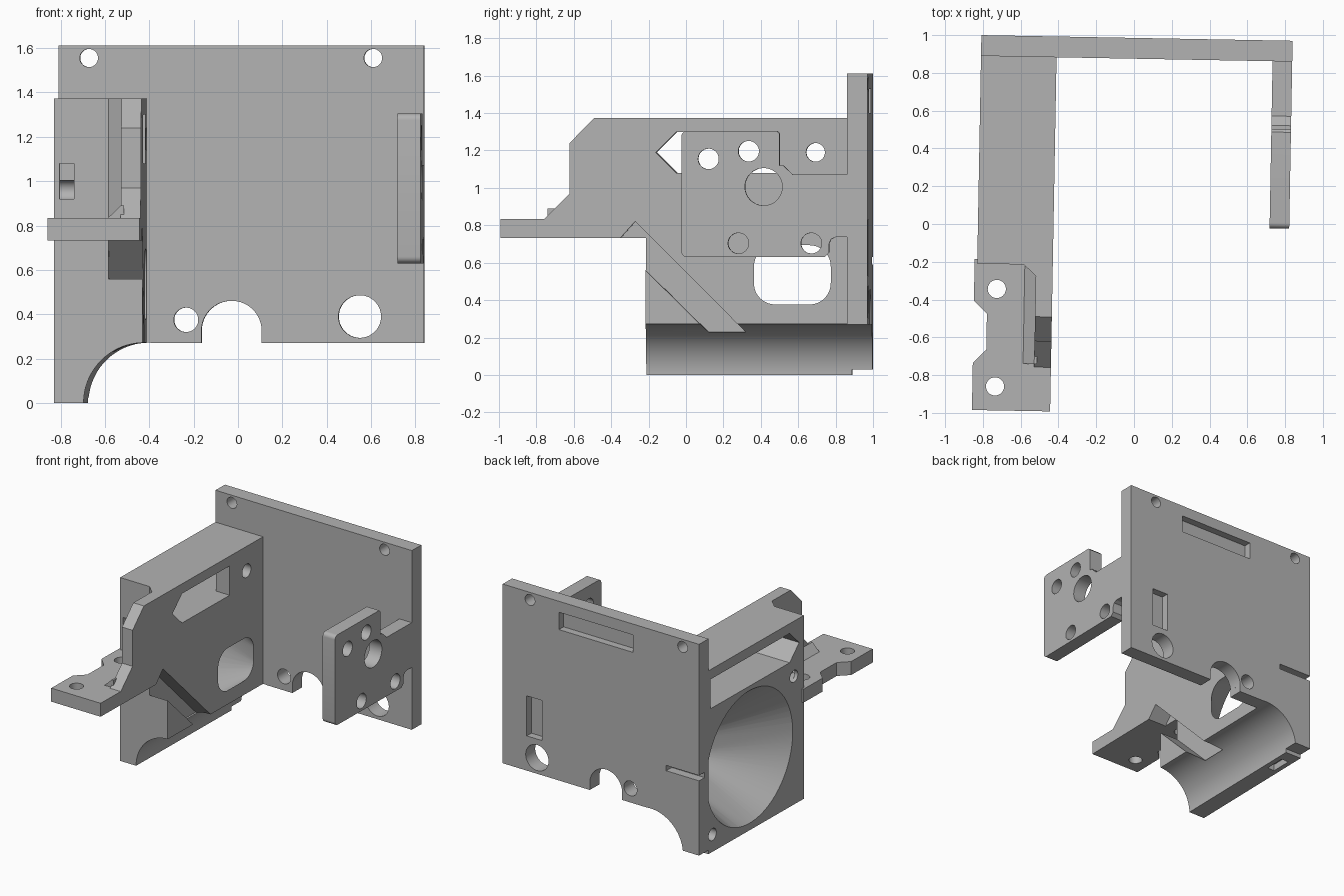
import bpy, bmesh
from math import sin, cos, pi, radians

if "Cube" in bpy.data.objects:
    bpy.data.objects.remove(bpy.data.objects["Cube"], do_unlink=True)

grey = bpy.data.materials.new("matte grey")
grey.use_nodes = True
grey.diffuse_color = (0.45, 0.45, 0.45, 1)
grey.node_tree.nodes["Principled BSDF"].inputs["Base Color"].default_value = (0.45, 0.45, 0.45, 1)

TILT = radians(-1.04)
IN, OUT = -0.426, -0.826          # inner and outer faces of the fan block


def place(axis, p, d):
    u, v = p
    return {"x": (d, u, v), "y": (u, d, v), "z": (u, v, d)}[axis]


def loft(name, axis, ring_a, a, ring_b, b):
    """Closed solid between two matching rings set across an axis."""
    bm = bmesh.new()
    va = [bm.verts.new(place(axis, p, a)) for p in ring_a]
    vb = [bm.verts.new(place(axis, p, b)) for p in ring_b]
    bm.faces.new(va)
    bm.faces.new(vb)
    for i in range(len(va)):
        j = (i + 1) % len(va)
        bm.faces.new((va[i], va[j], vb[j], vb[i]))
    bmesh.ops.recalc_face_normals(bm, faces=bm.faces)
    me = bpy.data.meshes.new(name)
    bm.to_mesh(me)
    bm.free()
    me.materials.append(grey)
    ob = bpy.data.objects.new(name, me)
    bpy.context.collection.objects.link(ob)
    return ob


def prism(name, axis, pts, a, b):
    return loft(name, axis, pts, a, pts, b)


def rect(u0, v0, u1, v1):
    return [(u0, v0), (u1, v0), (u1, v1), (u0, v1)]


def circle(u, v, r, n=48):
    return [(u + r * cos(2 * pi * (i + .5) / n), v + r * sin(2 * pi * (i + .5) / n)) for i in range(n)]


def round_rect(u0, v0, u1, v1, r, n=16):
    pts = []
    corners = [(u1 - r, v1 - r), (u0 + r, v1 - r), (u0 + r, v0 + r), (u1 - r, v0 + r)]
    for q, (cu, cv) in enumerate(corners):
        for k in range(n):
            t = pi / 2 * (q + k / (n - 1))
            pts.append((cu + r * cos(t), cv + r * sin(t)))
    return pts


def combine(ob, tool, op="DIFFERENCE"):
    mod = ob.modifiers.new("bool", "BOOLEAN")
    mod.operation, mod.solver, mod.object = op, "EXACT", tool
    dg = bpy.context.evaluated_depsgraph_get()
    me = bpy.data.meshes.new_from_object(ob.evaluated_get(dg))
    ob.modifiers.clear()
    ob.data = me
    bpy.data.objects.remove(tool, do_unlink=True)


def cut(ob, axis, pts, a, b):
    combine(ob, prism("cutter", axis, pts, a, b))


def add(ob, axis, pts, a, b):
    combine(ob, prism("piece", axis, pts, a, b), "UNION")


def finish(ob):
    ob.rotation_euler.z = TILT
    bpy.ops.object.select_all(action="DESELECT")
    ob.select_set(True)
    bpy.context.view_layer.objects.active = ob
    bpy.ops.object.shade_smooth_by_angle(angle=radians(25))


# Back plate, with its lower leg behind the fan block
plate = prism("back_plate", "y", [(OUT, .03), (IN, .03), (IN, .27), (.822, .27), (.822, 1.612), (OUT, 1.612)],
              .875, .985)
for x, z, r in [(-.688, 1.555, .041), (.593, 1.555, .041), (.533, .39, .096), (-.25, .375, .055), (-.045, .325, .136)]:
    cut(plate, "y", circle(x, z, r), .8, 1.1)
cut(plate, "y", rect(-.181, .2, .091, .325), .8, 1.1)
# Shallow pockets and the wire slit on the rear
cut(plate, "y", rect(-.27, 1.4, .35, 1.53), .93, 1.1)
cut(plate, "y", rect(.49, .53, .62, .83), .93, 1.1)
cut(plate, "y", rect(-1, .59, -.55, .63), .92, 1.1)
cut(plate, "y", circle(-.42, 0, .272, 96), .8, 1.1)
finish(plate)

# Fan block with the tall inner wall and the front tab
block = prism("fan_block", "x", rect(-.225, 0, .876, 1.373), OUT, IN)
add(block, "x", [(-.77, .8), (-.77, .83), (-.63, .97), (-.63, 1.24), (-.5, 1.373), (-.2, 1.373), (-.2, .8)], -.515, IN)
add(block, "z", [(-.84, -1), (-.426, -1), (-.426, -.2), (-.84, -.2), (-.84, -.42), (-.77, -.49), (-.77, -.68),
                 (-.84, -.75)], .732, .833)
# Stiffening fillets where wall, block and tab meet
add(block, "z", [(-.58, -.215), (-.5, -.215), (-.5, -.285), (-.515, -.285), (-.58, -.224)], .8, 1.373)
add(block, "y", [(-.575, .82), (-.5, .82), (-.5, .89), (-.515, .89), (-.575, .832)], -.75, -.2)
for y in (-.357, -.873):
    cut(block, "z", circle(-.72, y, .048), .6, .95)

# Quarter-round groove along the bottom
cut(block, "y", circle(-.42, 0, .272, 96), -.5, 1)
# Funnel from the round fan opening to the rounded air outlet
fan = loft("cutter", "x", circle(.4, .55, .5, 64), OUT - .004, round_rect(.36, .38, .765, .69, .11), IN + .004)
combine(block, fan)
# Side recess and pointed window
arrow = [(-.17, 1.19), (-.06, 1.08), (.49, 1.08), (.49, 1.3), (-.06, 1.3)]
cut(block, "x", arrow, -1, -.3)
cut(block, "x", rect(.4, 1.08, .85, 1.3), -1, -.54)
cut(block, "x", circle(.685, 1.19, .05), -.7, -.3)
# Slanted channel under the tab
cut(block, "x", [(-.37, .72), (-.28, .82), (.31, .23), (.11, .23), (-.24, .575), (-.37, .7)], -.58, -.3)
# Screw holes and the small front and bottom slots
for y, z in [(-.11, .96), (.83, .13)]:
    cut(block, "x", circle(y, z, .045, 32), -1, -.7)
cut(block, "y", rect(-.8, .92, -.735, 1.08), -.5, -.12)
cut(block, "z", rect(-.79, .62, -.73, .78), -.1, .05)
finish(block)

# Sensor arm on the other side
arm_profile = []
for cy, cz, start in [(.02, 1.275, 90), (.02, .66, 180)]:
    for k in range(7):
        t = radians(start + 15 * k)
        arm_profile.append((cy + .03 * cos(t), cz + .03 * sin(t)))
arm_profile += [(.755, .63), (.78, .655), (.78, .7), (.79, .725), (.815, .737), (.88, .737), (.88, 1.072),
                (.585, 1.072), (.535, 1.12), (.515, 1.12), (.515, 1.29), (.5, 1.305)]
arm = prism("sensor_arm", "x", arm_profile, .718, .822)
for y, z, r in [(.135, 1.155, .055), (.35, 1.196, .055), (.43, 1.006, .1), (.295, .704, .055), (.685, .704, .055)]:
    cut(arm, "x", circle(y, z, r), .6, 1)
finish(arm)
